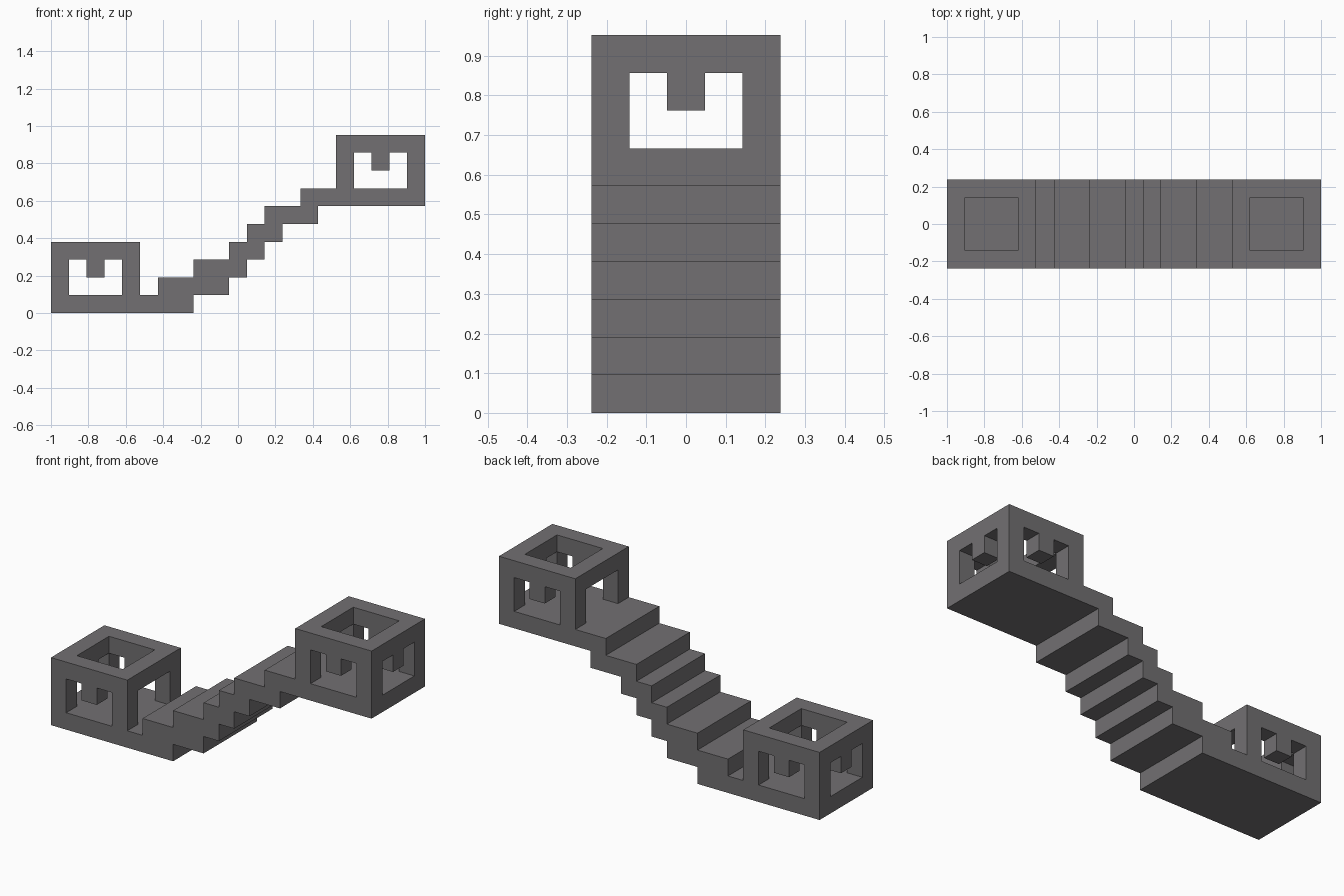
import bpy, bmesh, math
from mathutils import Vector

U = 2 / 21  # one building block

cube = bpy.data.objects.get("Cube")
if cube:
    bpy.data.objects.remove(cube, do_unlink=True)

grey = bpy.data.materials.new("warm grey")
grey.use_nodes = True
colour = (0.168, 0.162, 0.168, 1)
grey.diffuse_color = colour
grey.node_tree.nodes["Principled BSDF"].inputs["Base Color"].default_value = colour


def prism(name, profile, axis, start, end):
    """Extrude an (across, z) profile along x or y, measured in blocks."""
    bm = bmesh.new()

    def point(a, z, d):
        return Vector((d, a, z) if axis == "x" else (a, d, z)) * U

    face = bm.faces.new([bm.verts.new(point(a, z, start)) for a, z in profile])
    grown = bmesh.ops.extrude_face_region(bm, geom=[face])["geom"]
    offset = point(0, 0, end - start)
    bmesh.ops.translate(bm, vec=offset, verts=[v for v in grown if isinstance(v, bmesh.types.BMVert)])
    bmesh.ops.recalc_face_normals(bm, faces=bm.faces)
    mesh = bpy.data.meshes.new(name)
    bm.to_mesh(mesh)
    bm.free()
    mesh.materials.append(grey)
    ob = bpy.data.objects.new(name, mesh)
    bpy.context.collection.objects.link(ob)
    return ob


def rect(a0, a1, z0, z1):
    return [(a0, z0), (a1, z0), (a1, z1), (a0, z1)]


def cut(target, cutter):
    cutter.hide_render = True
    mod = target.modifiers.new("cut", "BOOLEAN")
    mod.operation = "DIFFERENCE"
    mod.solver = "EXACT"
    mod.object = cutter
    bpy.context.view_layer.objects.active = target
    bpy.ops.object.modifier_apply(modifier=mod.name)
    bpy.data.objects.remove(cutter, do_unlink=True)


# Staircase: stepped above and below, joining the two room floors
steps = [(5, 0), (8, 0), (8, 1), (10, 1), (10, 2), (11, 2), (11, 3), (12, 3),
         (12, 4), (13, 4), (13, 5), (15, 5), (15, 6), (16, 6),
         (16, 7), (14, 7), (14, 6), (12, 6), (12, 5), (11, 5), (11, 4), (10, 4),
         (10, 3), (8, 3), (8, 2), (6, 2), (6, 1), (5, 1)]
stairs = prism("staircase", [(x - 10.5, z) for x, z in steps], "y", -2.5, 2.5)

# Room: open-topped box, windows with a hanging tab on three sides, a doorway on the fourth
window = [(-1.5, 1), (1.5, 1), (1.5, 3), (0.5, 3), (0.5, 2), (-0.5, 2), (-0.5, 3), (-1.5, 3)]
lower = prism("lower_room", rect(-2.5, 2.5, 0, 4), "y", -2.5, 2.5)
cut(lower, prism("cavity", rect(-1.5, 1.5, 1, 5), "y", -1.5, 1.5))
cut(lower, prism("side_windows", window, "y", -3, 3))
cut(lower, prism("end_window", window, "x", -3, 0))
cut(lower, prism("doorway", rect(-1.5, 1.5, 1, 3), "x", 0, 3))
lower.location = (-8 * U, 0, 0)

# Upper room: the same box turned to face the stairs
upper = lower.copy()
upper.data = lower.data.copy()
upper.name = "upper_room"
bpy.context.collection.objects.link(upper)
upper.location = (8 * U, 0, 6 * U)
upper.rotation_euler.z = math.pi
